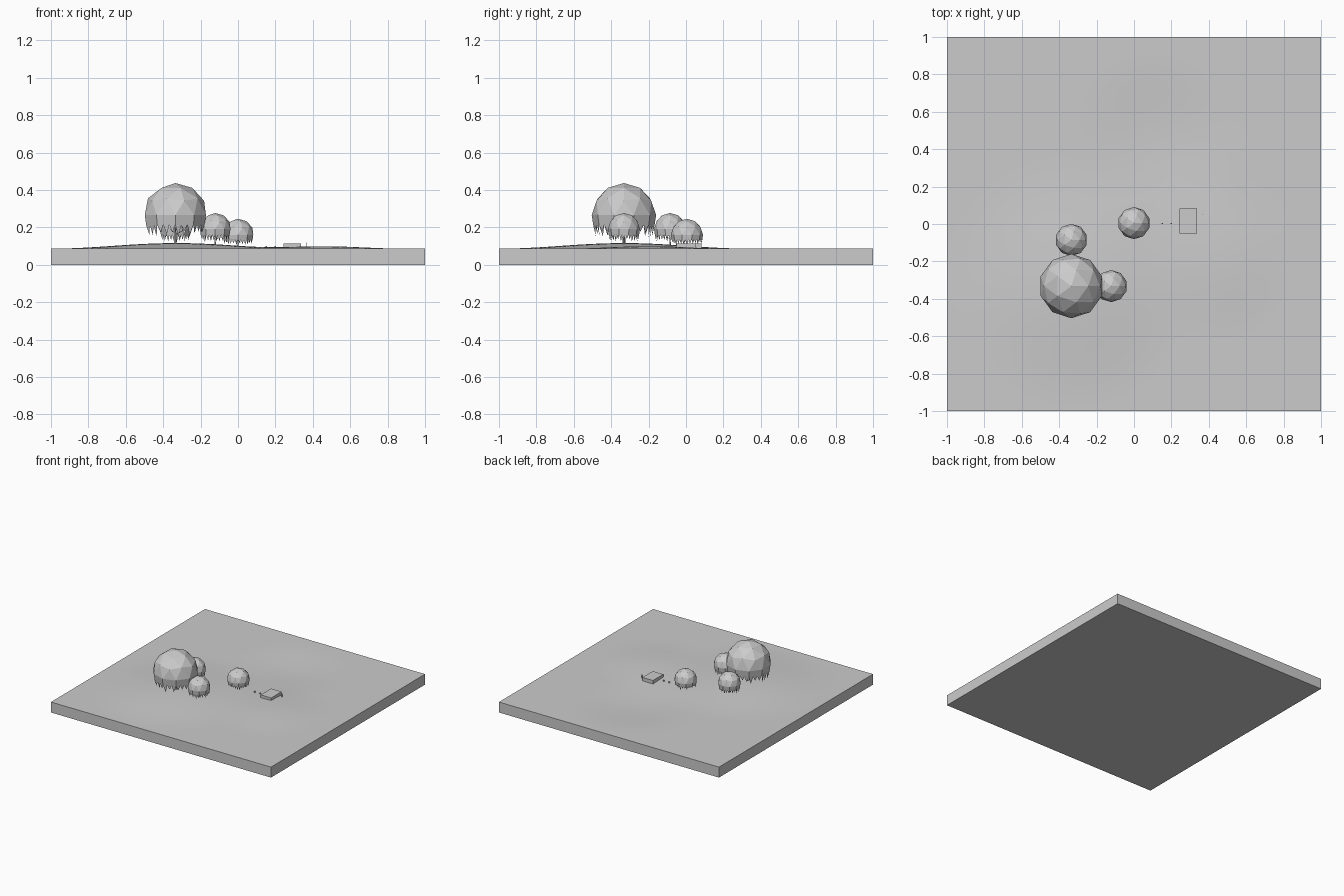
import bpy, bmesh, math, random
from mathutils import Vector

if "Cube" in bpy.data.objects:
    bpy.data.objects.remove(bpy.data.objects["Cube"])

random.seed(4)
gray = bpy.data.materials.new("plain_gray")
gray.diffuse_color = (0.6, 0.6, 0.6, 1)
gray.use_nodes = True
gray.node_tree.nodes["Principled BSDF"].inputs["Base Color"].default_value = gray.diffuse_color


def finish(bm, name):
    me = bpy.data.meshes.new(name)
    bm.to_mesh(me)
    bm.free()
    me.materials.append(gray)
    ob = bpy.data.objects.new(name, me)
    bpy.context.collection.objects.link(ob)
    return ob


# rolling ground: gentle hills and one shallow hollow
HILLS = [(-0.33, -0.33, 0.68, 0.030), (0.45, -0.2, 0.45, 0.013), (0.12, 0.45, 0.5, -0.016)]


def height(x, y):
    z = 0.086
    for cx, cy, r, h in HILLS:
        d = math.hypot(x - cx, y - cy) / r
        if d < 1:
            z += h * (0.5 + 0.5 * math.cos(math.pi * d))
    return z


bm = bmesh.new()
bmesh.ops.create_grid(bm, x_segments=48, y_segments=48, size=1)
ext = bmesh.ops.extrude_face_region(bm, geom=bm.faces[:])
for v in [g for g in ext["geom"] if isinstance(g, bmesh.types.BMVert)]:
    v.co.z = height(v.co.x, v.co.y)
bmesh.ops.recalc_face_normals(bm, faces=bm.faces[:])
for f in bm.faces:
    f.smooth = f.normal.z > 0.5
ground = finish(bm, "ground")
bpy.context.view_layer.objects.active = ground
ground.select_set(True)
bpy.ops.object.shade_smooth_by_angle(angle=math.radians(30))


# tree crown: faceted dome with a ragged hanging skirt
def crown(name, x, y, top, r, drop):
    bm = bmesh.new()
    bmesh.ops.create_icosphere(bm, subdivisions=2, radius=r)
    low = [v for v in bm.verts if v.co.z < -0.05 * r]
    bmesh.ops.delete(bm, geom=low, context="VERTS")
    rim = [(e.verts[0].co.copy(), e.verts[1].co.copy()) for e in bm.edges if e.is_boundary]
    for a, b in rim:
        if a.cross(b).z < 0:
            a, b = b, a

        def hang(t, d):
            p = a.lerp(b, t) * (1 - 0.15 * d)
            return bm.verts.new((p.x, p.y, -d * r))
        n = 3
        for i in range(n):
            t0, t1 = i / n, (i + 1) / n
            gap = drop * 0.5
            tip = drop * random.uniform(0.8, 1.15)
            q = [bm.verts.new(a.lerp(b, t0)), hang(t0, gap), hang(t1, gap), bm.verts.new(a.lerp(b, t1))]
            bm.faces.new(q)
            bm.faces.new([q[1], hang((t0 + t1) / 2, tip), q[2]])
    bmesh.ops.remove_doubles(bm, verts=bm.verts[:], dist=1e-5)
    bmesh.ops.translate(bm, verts=bm.verts[:], vec=(x, y, top - r))
    finish(bm, name)


# tapered limb between two points
def limb(bm, a, b, r1, r2):
    a, b = Vector(a), Vector(b)
    d = b - a
    new = bmesh.ops.create_cone(bm, cap_ends=True, segments=6, radius1=r1, radius2=r2, depth=d.length)["verts"]
    bmesh.ops.rotate(bm, verts=new, matrix=d.to_track_quat("Z", "Y").to_matrix())
    bmesh.ops.translate(bm, verts=new, vec=(a + b) / 2)


def trunk(name, x, y, s):
    z = height(x, y)
    bm = bmesh.new()
    limb(bm, (x, y, z - 0.005), (x, y, z + 0.55 * s), 0.05 * s, 0.022 * s)
    for i in range(6):
        ang = i * 2.4
        base = z + (0.25 + 0.05 * i) * s
        limb(bm, (x, y, base),
             (x + 0.25 * s * math.cos(ang), y + 0.25 * s * math.sin(ang), base + 0.15 * s), 0.016 * s, 0.006 * s)
    finish(bm, name)


TREES = [("large_tree", -0.335, -0.332, 0.437, 0.172, 0.6),
         ("back_tree", -0.335, -0.085, 0.277, 0.086, 0.7),
         ("side_tree", -0.122, -0.332, 0.277, 0.086, 0.7),
         ("middle_tree", 0.0, 0.005, 0.246, 0.086, 0.58)]
for name, x, y, top, r, drop in TREES:
    crown(name + "_crown", x, y, top, r, drop)
    trunk(name + "_trunk", x, y, r)


# small low block with posts and stones beside it
def block(name, x, y, w, d, z0, z1):
    bm = bmesh.new()
    bmesh.ops.create_cube(bm, size=1)
    for v in bm.verts:
        v.co = (x + v.co.x * w, y + v.co.y * d, z0 + (v.co.z + 0.5) * (z1 - z0))
    finish(bm, name)


block("low_block", 0.29, 0.016, 0.095, 0.135, 0.08, 0.115)
block("post", 0.365, 0.05, 0.004, 0.004, 0.08, 0.119)
for i, sx in enumerate((0.15, 0.2)):
    block(f"stone_{i}", sx, 0.002, 0.008, 0.006, 0.08, 0.1)
